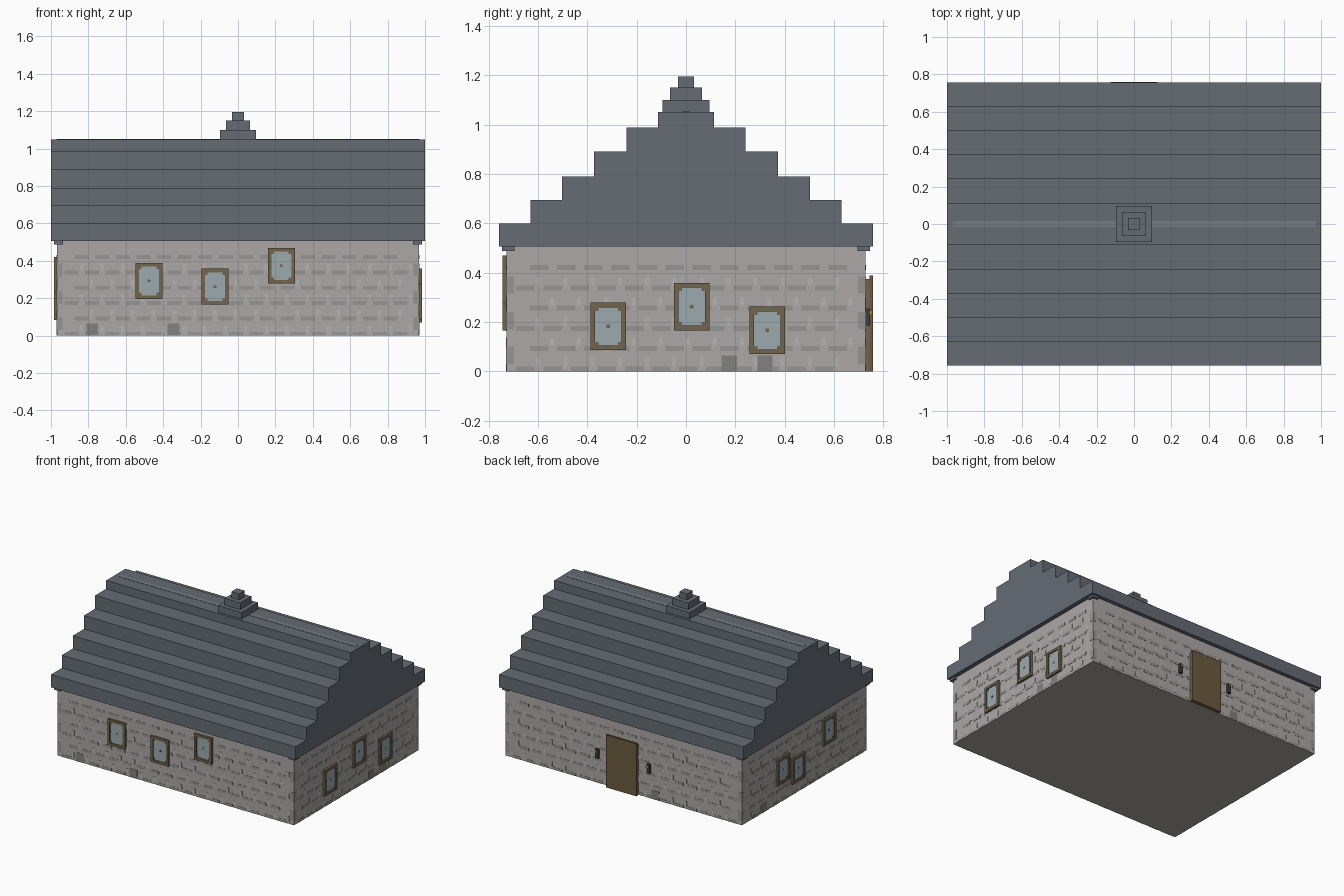
import bpy, bmesh

if "Cube" in bpy.data.objects:
    bpy.data.objects.remove(bpy.data.objects["Cube"])

WX, WY, WH = 0.968, 0.728, 0.505   # wall half sizes and height


def material(name, rgb):
    m = bpy.data.materials.new(name)
    m.diffuse_color = (*rgb, 1)
    m.use_nodes = True
    m.node_tree.nodes["Principled BSDF"].inputs["Base Color"].default_value = m.diffuse_color
    return m


STONE = material("stone", (0.41, 0.39, 0.38))
DARK = material("dark_stone", (0.31, 0.30, 0.29))
MOSS = material("worn_stone", (0.22, 0.22, 0.21))
LIGHT = material("mortar", (0.46, 0.45, 0.44))
SLATE = material("slate", (0.13, 0.15, 0.175))
RIDGE = material("ridge_slate", (0.18, 0.20, 0.23))
WOOD = material("wood", (0.17, 0.13, 0.075))
DOOR = material("door_wood", (0.15, 0.10, 0.05))
GLASS = material("glass", (0.33, 0.40, 0.43))
IRON = material("iron", (0.05, 0.05, 0.05))
FLAME = material("flame", (0.8, 0.35, 0.05))


def add_box(bm, lo, hi):
    res = bmesh.ops.create_cube(bm, size=1)
    for v in res["verts"]:
        for i in range(3):
            v.co[i] = (lo[i] + hi[i]) / 2 + v.co[i] * (hi[i] - lo[i])


def boxes(name, pairs, mat):
    """One object made of several axis-aligned boxes."""
    bm = bmesh.new()
    for a, b in pairs:
        add_box(bm, [min(p, q) for p, q in zip(a, b)], [max(p, q) for p, q in zip(a, b)])
    me = bpy.data.meshes.new(name)
    bm.to_mesh(me)
    bm.free()
    ob = bpy.data.objects.new(name, me)
    bpy.context.collection.objects.link(ob)
    me.materials.append(mat)
    return ob


def on_wall(side, u, z, d):
    """Point on a wall: u along it (world x or y), z up, d outwards."""
    return {"front": (u, -WY - d, z), "back": (u, WY + d, z),
            "right": (WX + d, u, z), "left": (-WX - d, u, z)}[side]


def panels(name, side, rects, depth, mat, start=-0.003):
    """Raised rectangles (u0, u1, z0, z1) on a wall."""
    return boxes(name, [(on_wall(side, a, c, start), on_wall(side, b, d, depth))
                        for a, b, c, d in rects], mat)


# Stone walls
boxes("walls", [((-WX, -WY, 0), (WX, WY, WH + 0.01))], STONE)

# Stepped roof as one extruded profile
tiers = [(0.757, 0.60), (0.63, 0.695), (0.503, 0.79), (0.373, 0.89), (0.242, 0.988), (0.113, 1.05)]
half, z = [], WH
for y, top in tiers:
    half += [(y, z), (y, top)]
    z = top
outline = half + [(-y, z) for y, z in reversed(half)]
bm = bmesh.new()
face = bm.faces.new([bm.verts.new((-1, y, z)) for y, z in outline])
ext = bmesh.ops.extrude_face_region(bm, geom=[face])
for v in ext["geom"]:
    if isinstance(v, bmesh.types.BMVert):
        v.co.x = 1
bmesh.ops.recalc_face_normals(bm, faces=bm.faces)
mesh = bpy.data.meshes.new("roof")
bm.to_mesh(mesh)
bm.free()
mesh.materials.append(SLATE)
bpy.context.collection.objects.link(bpy.data.objects.new("roof", mesh))

# Ridge strip and stepped roof finial
boxes("ridge_strip", [((-0.97, -0.016, 1.04), (0.97, 0.016, 1.052))], RIDGE)
boxes("finial", [((-r, -r, z0), (r, r, z1)) for r, z0, z1 in
                 [(0.096, 1.045, 1.10), (0.064, 1.10, 1.15), (0.032, 1.15, 1.195)]], SLATE)

# Corner brackets below the eaves
boxes("eave_brackets", [((sx * 0.935, sy * 0.695, 0.488), (sx * 0.985, sy * 0.745, 0.507))
                        for sx in (-1, 1) for sy in (-1, 1)], SLATE)

# Stone courses, mortar, corner stones and worn stones on each wall
worn = {"front": (-0.78, -0.345), "right": (0.175, 0.32), "back": (-0.26,), "left": (0.47,)}
for side, us in worn.items():
    w = WX if side in ("front", "back") else WY
    dark, light = [], []
    for row in range(6):
        zr = 0.082 * row
        u = -w + 0.04 + 0.055 * (row % 2)
        while u + 0.09 < w - 0.03:
            dark.append((u, u + 0.075, zr, zr + 0.02))
            if row < 5:
                light.append((u + 0.082, u + 0.098, zr + 0.02, zr + 0.055))
            u += 0.11
    for e in (-1, 1):
        for z0 in (0.03, 0.17, 0.315):
            dark.append((min(e * w, e * (w - 0.03)), max(e * w, e * (w - 0.03)), z0, z0 + 0.07))
    panels(side + "_courses", side, dark, 0.0015, DARK)
    panels(side + "_mortar", side, light, 0.0015, LIGHT)
    panels(side + "_worn_stones", side, [(u - 0.031, u + 0.031, 0, 0.065) for u in us], 0.002, MOSS)

# Windows: frame, pane, corner blocks and centre stud
windows = {"front": [(-0.476, 0.293), (-0.123, 0.262), (0.232, 0.374)],
           "right": [(-0.315, 0.182), (0.023, 0.262), (0.329, 0.166)],
           "left": [(0.257, 0.235), (0.081, 0.18), (-0.28, 0.325)]}
HW, HH, F = 0.072, 0.096, 0.019
for side, spots in windows.items():
    for i, (u, z) in enumerate(spots, 1):
        name = f"{side}_window_{i}"
        iw, ih = HW - F, HH - F
        frame = [(u - HW, u - iw, z - HH, z + HH), (u + iw, u + HW, z - HH, z + HH),
                 (u - iw, u + iw, z - HH, z - ih), (u - iw, u + iw, z + ih, z + HH)]
        panels(name + "_frame", side, frame, 0.016, WOOD)
        panels(name + "_pane", side, [(u - iw, u + iw, z - ih, z + ih)], 0.009, GLASS)
        c = 0.007
        studs = [(u + a * (iw - c) - c, u + a * (iw - c) + c, z + b * (ih - c) - c, z + b * (ih - c) + c)
                 for a in (-1, 1) for b in (-1, 1)]
        studs.append((u - c, u + c, z - c, z + c))
        panels(name + "_studs", side, studs, 0.011, WOOD)

# Door with backing frame on the back wall
panels("door_frame", "back", [(-0.12, 0.12, 0, 0.375)], 0.016, WOOD)
panels("door", "back", [(-0.125, 0.125, 0, 0.388)], 0.03, DOOR, start=0.016)

# Wall lanterns beside the door
for n, u in (("left", 0.21), ("right", -0.21)):
    panels(n + "_lantern", "back", [(u - 0.012, u + 0.012, 0.185, 0.255)], 0.018, IRON)
    panels(n + "_lantern_flame", "back", [(u - 0.007, u + 0.007, 0.228, 0.246)], 0.026, FLAME, start=0.016)
